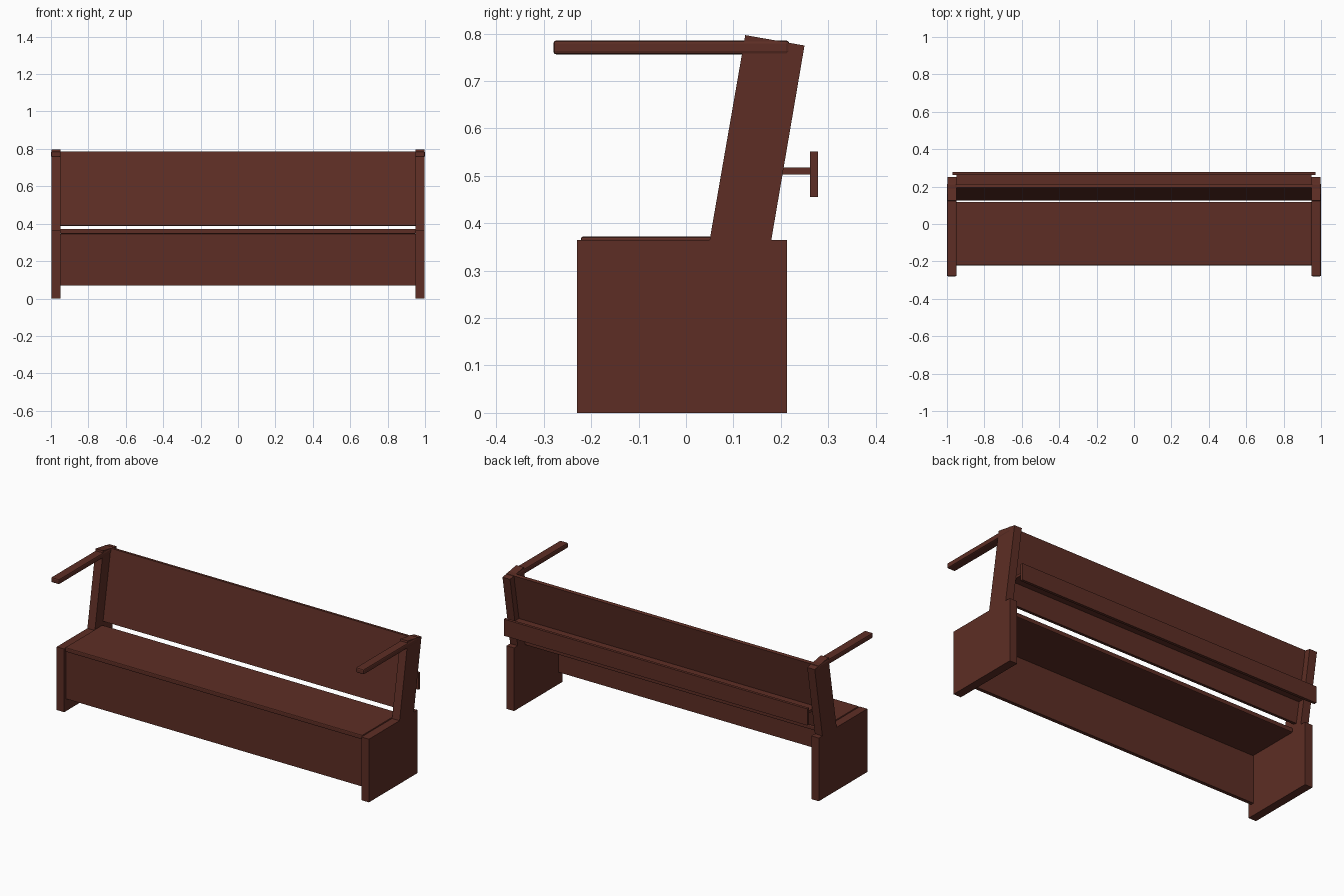
import bpy
import bmesh

cube = bpy.data.objects.get("Cube")
if cube:
    bpy.data.objects.remove(cube, do_unlink=True)

# Single dark red-brown wood
wood = bpy.data.materials.new("dark_red_wood")
wood.use_nodes = True
COLOUR = (0.11, 0.027, 0.018, 1.0)
wood.diffuse_color = COLOUR
for node in wood.node_tree.nodes:
    if node.type == "BSDF_PRINCIPLED":
        node.inputs["Base Color"].default_value = COLOUR
        node.inputs["Roughness"].default_value = 0.7


def board(name, profile, x0, x1, bevel=0.0):
    """Extrude a (y, z) side profile from x0 to x1."""
    bm = bmesh.new()
    face = bm.faces.new([bm.verts.new((x0, y, z)) for y, z in profile])
    out = bmesh.ops.extrude_face_region(bm, geom=[face])
    moved = [v for v in out["geom"] if isinstance(v, bmesh.types.BMVert)]
    bmesh.ops.translate(bm, verts=moved, vec=(x1 - x0, 0, 0))
    bmesh.ops.recalc_face_normals(bm, faces=bm.faces)
    mesh = bpy.data.meshes.new(name)
    bm.to_mesh(mesh)
    bm.free()
    mesh.materials.append(wood)
    obj = bpy.data.objects.new(name, mesh)
    bpy.context.collection.objects.link(obj)
    if bevel:
        mod = obj.modifiers.new("eased_edges", "BEVEL")
        mod.width = bevel
        mod.segments = 2
    return obj


def rect(y0, y1, z0, z1):
    return [(y0, z0), (y1, z0), (y1, z1), (y0, z1)]


# Ends: square panel, leaning upright and armrest on each side
upright = [(0.05, 0.365), (0.18, 0.365), (0.25, 0.775), (0.125, 0.797)]
for side, s in (("left", 1), ("right", -1)):
    board(f"{side}_end_panel", rect(-0.23, 0.213, 0, 0.365), s * 0.95, s * 0.998)
    board(f"{side}_upright", upright, s * 0.95, s * 0.998)
    board(f"{side}_armrest", rect(-0.28, 0.218, 0.756, 0.786),
          s * 0.948, s, 0.007)

# Seat and front board
board("seat", rect(-0.222, 0.118, 0.346, 0.372), -0.95, 0.95, 0.005)
board("front_board", rect(-0.212, -0.192, 0.07, 0.346), -0.95, 0.95)

# Leaning backrest
board("backrest", [(0.125, 0.39), (0.145, 0.387), (0.215, 0.782), (0.195, 0.785)],
      -0.95, 0.95)

# Book shelf and its rail behind the backrest
board("book_shelf", rect(0.157, 0.262, 0.503, 0.518), -0.95, 0.95)
board("shelf_rail", rect(0.262, 0.278, 0.455, 0.551), -0.97, 0.97)
